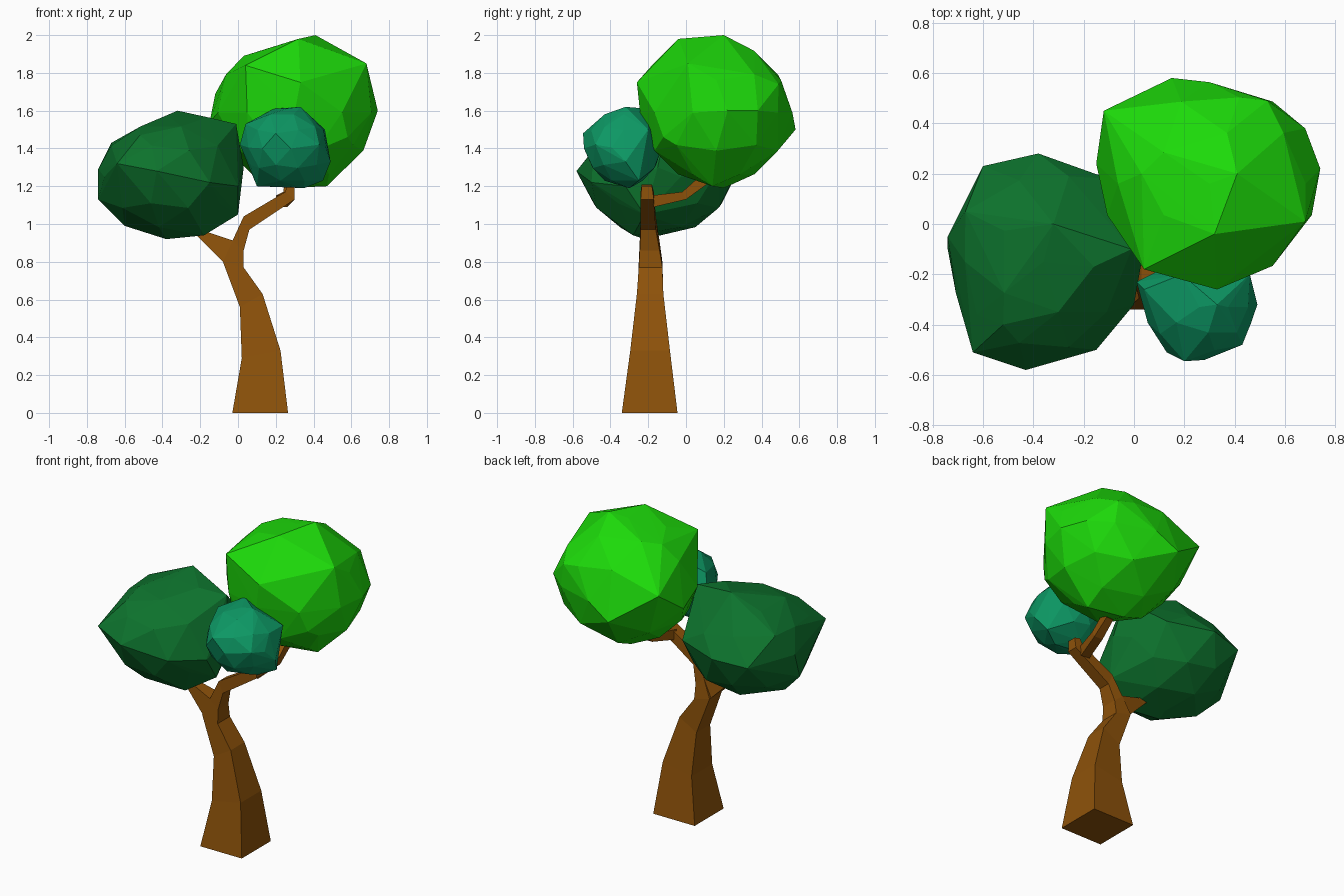
import bpy, bmesh
from mathutils import Vector

if "Cube" in bpy.data.objects:
    bpy.data.objects.remove(bpy.data.objects["Cube"])


def material(name, rgb):
    m = bpy.data.materials.new(name)
    m.diffuse_color = (*rgb, 1)
    m.use_nodes = True
    m.node_tree.nodes["Principled BSDF"].inputs["Base Color"].default_value = m.diffuse_color
    return m


def finish(name, bm, mat):
    bmesh.ops.recalc_face_normals(bm, faces=bm.faces)
    me = bpy.data.meshes.new(name)
    bm.to_mesh(me)
    bm.free()
    me.materials.append(mat)
    ob = bpy.data.objects.new(name, me)
    bpy.context.collection.objects.link(ob)
    return ob


def limb(name, rings, mat, along_y=False):
    """Four-sided limb; each ring is (u_left, z_left, u_right, z_right, depth0, depth1)."""
    bm = bmesh.new()
    loops = []
    for ul, zl, ur, zr, d0, d1 in rings:
        pts = [(ul, d0, zl), (ur, d0, zr), (ur, d1, zr), (ul, d1, zl)]
        if along_y:
            pts = [(y, x, z) for x, y, z in pts]
        loops.append([bm.verts.new(p) for p in pts])
    for a, b in zip(loops, loops[1:]):
        for i in range(4):
            j = (i + 1) % 4
            bm.faces.new((a[i], a[j], b[j], b[i]))
    bm.faces.new(loops[0])
    bm.faces.new(loops[-1])
    return finish(name, bm, mat)


def foliage(name, centre, radii, corners, mat, fill=0.96):
    """Faceted clump: stretched icosphere pulled out to a few corner points."""
    bm = bmesh.new()
    bmesh.ops.create_icosphere(bm, subdivisions=2, radius=fill)
    for v in bm.verts:
        v.co = Vector(c + r * p for c, r, p in zip(centre, radii, v.co))
    for p in corners:
        bm.verts.new(p)
    res = bmesh.ops.convex_hull(bm, input=bm.verts)
    inner = {g for g in res["geom_interior"] + res["geom_unused"]
             if isinstance(g, bmesh.types.BMVert)}
    bmesh.ops.delete(bm, geom=list(inner), context='VERTS')
    return finish(name, bm, mat)


bark = material("bark", (0.27, 0.085, 0.003))
bright = material("bright_leaf", (0.012, 0.70, 0.003))
dark = material("dark_leaf", (0.004, 0.17, 0.026))
teal = material("teal_leaf", (0.004, 0.32, 0.13))

# Trunk bending left, then right into the main branch
limb("trunk", [
    (-.03, 0, .265, 0, -.34, -.045),
    (.02, .29, .225, .33, -.295, -.085),
    (.01, .56, .13, .63, -.26, -.12),
    (-.08, .80, .03, .77, -.25, -.125),
    (-.03, .91, .03, .86, -.245, -.14),
    (.03, 1.04, .06, .97, -.24, -.16),
    (.25, 1.17, .30, 1.13, -.24, -.17),
    (.26, 1.21, .30, 1.20, -.235, -.18),
], bark)

# Left branch into the dark clump
limb("left_branch", [
    (-.08, .80, -.02, .91, -.245, -.14),
    (-.21, .93, -.17, .96, -.22, -.16),
    (-.30, 1.02, -.27, 1.05, -.21, -.17),
], bark)

# Rear branch into the bright clump
limb("rear_branch", [
    (-.19, 1.15, -.17, 1.09, .20, .26),
    (-.02, 1.17, 0, 1.13, .24, .30),
    (.07, 1.25, .11, 1.21, .25, .30),
], bark, along_y=True)

# Leaf clumps
foliage("bright_foliage", (.30, .16, 1.59), (.445, .42, .40), [
    (.04, -.18, 1.84), (.33, -.26, 1.75), (.68, .01, 1.85), (.41, .20, 2.0),
    (.32, -.04, 1.98), (.03, .20, 1.89), (.74, .22, 1.60), (.68, .38, 1.60),
    (.15, .58, 1.50), (.53, .49, 1.74), (-.12, .45, 1.69), (-.15, .24, 1.54),
    (.58, -.12, 1.46), (.47, .14, 1.20), (.25, .20, 1.19), (.05, -.12, 1.45),
], bright)

foliage("dark_foliage", (-.36, -.15, 1.25), (.385, .42, .33), [
    (-.32, .0, 1.60), (-.67, .05, 1.43), (-.64, -.51, 1.32), (-.52, -.40, 1.47),
    (-.43, -.58, 1.28), (-.15, -.50, 1.22), (-.01, -.10, 1.53), (.03, -.15, 1.30),
    (.0, -.32, 1.20), (.0, -.22, 1.05), (-.18, -.28, .94), (-.38, -.22, .92),
    (-.60, -.15, .99), (-.74, -.10, 1.13), (-.74, -.05, 1.29), (-.38, .28, 1.29),
    (-.60, .23, 1.27), (-.10, .18, 1.30), (-.16, -.17, 1.565),
], dark, 0.95)

foliage("teal_foliage", (.26, -.33, 1.405), (.225, .21, .215), [
    (.33, -.32, 1.62), (.19, -.20, 1.61), (.04, -.26, 1.53), (.20, -.545, 1.48),
    (.28, -.54, 1.40), (.43, -.48, 1.42), (.49, -.32, 1.33), (.46, -.20, 1.50),
    (.10, -.28, 1.20), (.35, -.30, 1.19), (.45, -.25, 1.23), (.13, -.51, 1.40),
    (.01, -.23, 1.42),
], teal)
